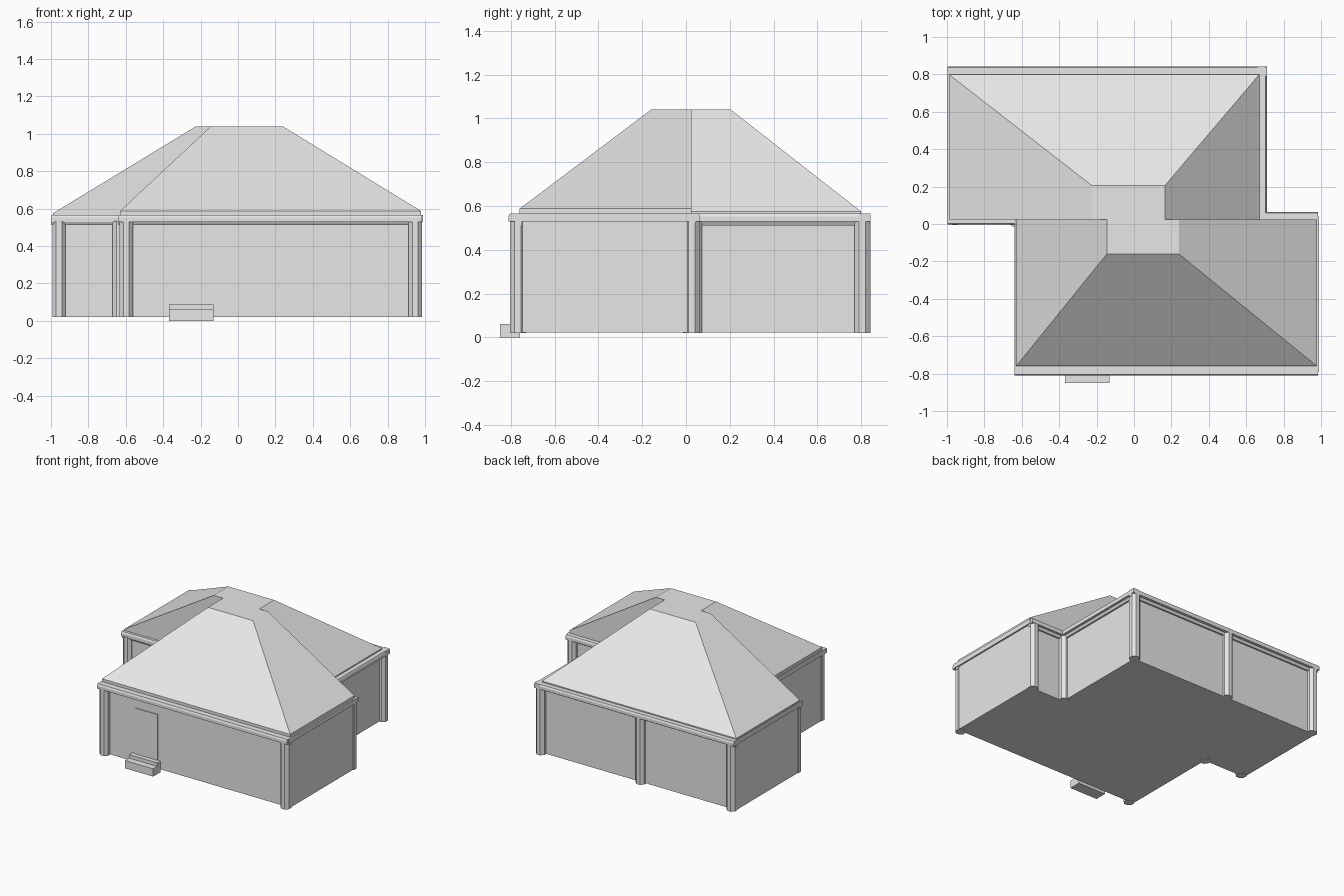
import bpy, bmesh, math
from mathutils import Vector, Matrix

if "Cube" in bpy.data.objects:
    bpy.data.objects.remove(bpy.data.objects["Cube"])

grey = bpy.data.materials.new("light grey")
grey.diffuse_color = (0.8, 0.8, 0.8, 1)
grey.use_nodes = True
grey.node_tree.nodes["Principled BSDF"].inputs["Base Color"].default_value = grey.diffuse_color


def finish(name, bm):
    bmesh.ops.recalc_face_normals(bm, faces=bm.faces)
    me = bpy.data.meshes.new(name)
    bm.to_mesh(me)
    bm.free()
    me.materials.append(grey)
    ob = bpy.data.objects.new(name, me)
    bpy.context.collection.objects.link(ob)
    return ob


def frustum(name, low, z0, high, z1):
    """Solid between two rectangles (x0, x1, y0, y1) at heights z0 and z1."""
    bm = bmesh.new()
    rings = []
    for (x0, x1, y0, y1), z in ((low, z0), (high, z1)):
        rings.append([bm.verts.new((x, y, z)) for x, y in
                      ((x0, y0), (x1, y0), (x1, y1), (x0, y1))])
    a, b = rings
    bm.faces.new(a[::-1])
    bm.faces.new(b)
    for i in range(4):
        j = (i + 1) % 4
        bm.faces.new((a[i], a[j], b[j], b[i]))
    return finish(name, bm)


def box(name, rect, z0, z1):
    return frustum(name, rect, z0, rect, z1)


def gutter(name, start, end, out, width):
    """Sweep the eave profile from start to end, projecting towards out."""
    profile = ((-0.01, 0.512), (0.012, 0.512), (0.022, 0.53), (width, 0.53),
               (width, 0.553), (width - 0.006, 0.566), (-0.01, 0.566))
    bm = bmesh.new()
    ends = []
    for x, y in (start, end):
        ends.append([bm.verts.new((x + out[0] * d, y + out[1] * d, z))
                     for d, z in profile])
    a, b = ends
    bm.faces.new(a)
    bm.faces.new(b[::-1])
    for i in range(len(a)):
        j = (i + 1) % len(a)
        bm.faces.new((a[i], a[j], b[j], b[i]))
    return finish(name, bm)


def column(name, x, y, r=0.039):
    """Eight-sided post with flat sides along the axes."""
    bm = bmesh.new()
    bmesh.ops.create_cone(bm, cap_ends=True, segments=8, radius1=r, radius2=r,
                          depth=0.515,
                          matrix=Matrix.Translation((x, y, 0.2775))
                          @ Matrix.Rotation(math.pi / 8, 4, 'Z'))
    return finish(name, bm)


# Two offset wings: walls and hipped roofs that end in a gable where they meet
front = (-0.63, 0.978, -0.76, 0.024)
back = (-0.99, 0.67, 0.024, 0.80)
box("front_walls", front, 0.022, 0.588)
box("back_walls", back, 0.022, 0.575)
frustum("front_roof", front, 0.588, (-0.145, 0.24, -0.16, 0.024), 1.04)
frustum("back_roof", back, 0.575, (-0.225, 0.165, 0.024, 0.205), 1.04)

# Gutters along the eaves
gutter("front_gutter", (-0.638, -0.76), (0.985, -0.76), (0, -1), 0.05)
gutter("back_gutter", (-0.997, 0.80), (0.71, 0.80), (0, 1), 0.042)
gutter("back_wing_right_gutter", (0.67, 0.024), (0.67, 0.842), (1, 0), 0.04)
gutter("back_wing_front_gutter", (-0.997, 0.024), (-0.63, 0.024), (0, -1), 0.026)
gutter("front_wing_rear_gutter", (0.67, 0.024), (0.985, 0.024), (0, 1), 0.04)

# Thin trim on the flush side walls
box("front_wing_right_trim", (0.97, 0.99, -0.79, 0.04), 0.53, 0.566)
box("front_wing_left_trim", (-0.638, -0.62, -0.79, 0.03), 0.53, 0.566)
box("back_wing_left_trim", (-0.997, -0.98, 0.01, 0.82), 0.53, 0.566)

# Corner and middle columns
for name, x, y in (("front_left", -0.598, -0.768), ("front_right", 0.947, -0.768),
                   ("rear_right", 0.947, 0.026), ("right_junction", 0.672, 0.036),
                   ("back_right", 0.672, 0.806), ("back_middle", -0.18, 0.806),
                   ("back_left", -0.957, 0.806), ("side_left", -0.957, 0.03),
                   ("left_junction", -0.635, 0.022)):
    column(name + "_column", x, y)

# Door panel and the two entrance steps
box("door", (-0.34, -0.15, -0.766, -0.758), 0.085, 0.44)
box("lower_step", (-0.37, -0.13, -0.85, -0.758), 0.0, 0.06)
box("upper_step", (-0.37, -0.13, -0.80, -0.758), 0.06, 0.087)
